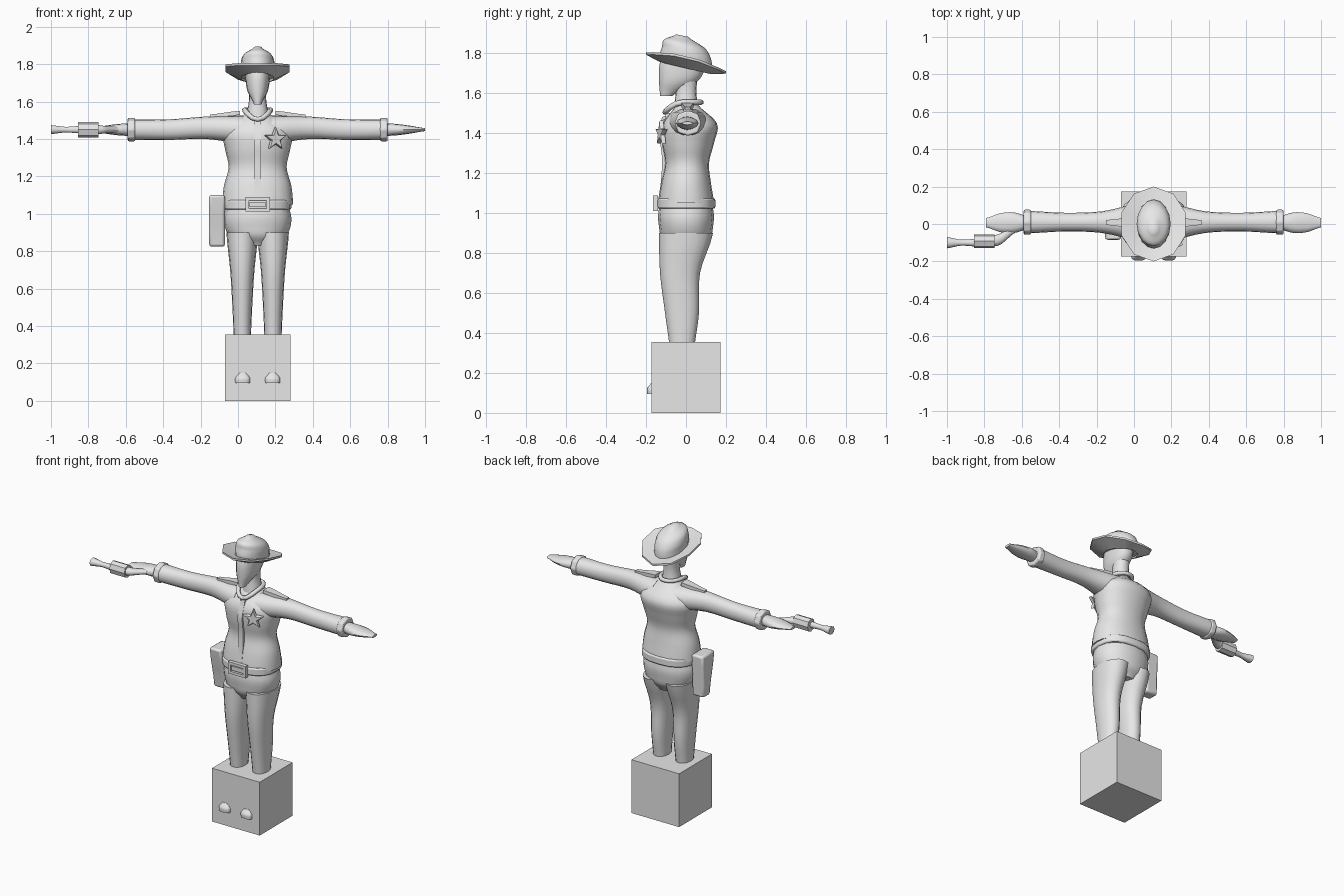
import bpy, bmesh, math
from mathutils import Matrix, Vector

if "Cube" in bpy.data.objects:
    bpy.data.objects.remove(bpy.data.objects["Cube"])

MIDDLE = .105  # x of the figure's own centre line
ARM = 1.45     # height of the outstretched arms
BELT = 1.05    # height of the belt
SIDES = {"left": False, "right": True}

grey = bpy.data.materials.new("plain_grey")
grey.use_nodes = True
grey.diffuse_color = (.8, .8, .8, 1)
grey.node_tree.nodes["Principled BSDF"].inputs["Base Color"].default_value = grey.diffuse_color


def finish(name, bm, angle=40, bevel=None):
    bmesh.ops.recalc_face_normals(bm, faces=bm.faces)
    mesh = bpy.data.meshes.new(name)
    bm.to_mesh(mesh)
    bm.free()
    mesh.materials.append(grey)
    obj = bpy.data.objects.new(name, mesh)
    bpy.context.collection.objects.link(obj)
    bpy.ops.object.select_all(action='DESELECT')
    obj.select_set(True)
    bpy.context.view_layer.objects.active = obj
    bpy.ops.object.shade_smooth_by_angle(angle=math.radians(angle))
    if bevel:
        modifier = obj.modifiers.new("Rounded edges", 'BEVEL')
        modifier.width = bevel
        modifier.segments = 2


def sample(values, factor):
    """Read a smooth curve through evenly spaced values."""
    last = len(values) - 1
    if last == 0:
        return values[0]
    place = factor * last
    start = min(int(place), last - 1)
    t = place - start
    a, b, c, d = (values[max(0, min(last, start + step))] for step in (-1, 0, 1, 2))
    return b + t / 2 * (c - a + t * (2 * a - 5 * b + 4 * c - d + t * (3 * (b - c) + d - a)))


def signed_power(value, exponent):
    return math.copysign(abs(value) ** exponent, value)


def loft(name, axis, start, end, centre, radii, sides=16, power=2.2, mirror=False, slope=0,
         angle=50, bevel=None):
    """Sweep a rounded section along z (across x, y) or x (across y, z); four sides make a box."""
    tracks = [value if isinstance(value, tuple) else (value,) for value in (*centre, *radii)]
    rows = max(1, 4 * (max(map(len, tracks)) - 1))
    bm = bmesh.new()
    loops = []
    for row in range(rows + 1):
        factor = row / rows
        along = start + (end - start) * factor
        a, b, radius_a, radius_b = (sample(track, factor) for track in tracks)
        loop = []
        for i in range(sides):
            turn = math.tau * i / sides
            if sides == 4:
                turn += math.pi / 4
            u = a + radius_a * signed_power(math.cos(turn), 0 if sides == 4 else 2 / power)
            v = b + radius_b * signed_power(math.sin(turn), 0 if sides == 4 else 2 / power)
            point = Vector((u, v, along + slope * v)) if axis == 'z' else Vector((along, u, v))
            if mirror:
                point.x = 2 * MIDDLE - point.x
            loop.append(bm.verts.new(point))
        loops.append(loop)
    for low, high in zip(loops, loops[1:]):
        for i in range(sides):
            bm.faces.new((low[i - 1], low[i], high[i], high[i - 1]))
    bm.faces.new(loops[0])
    bm.faces.new(loops[-1])
    finish(name, bm, angle, bevel)


def box(name, centre, size):
    bm = bmesh.new()
    bmesh.ops.create_cube(bm, size=1, matrix=Matrix.Translation(centre) @ Matrix.Diagonal((*size, 1)))
    finish(name, bm)


# Base block
box("base_block", (MIDDLE, 0, .177), (.35, .345, .354))

# Boots, legs, sleeves, cuffs, hands and shoulder straps
for side, mirror in SIDES.items():
    loft(side + "_boot_toe", 'z', .095, .15, (.185, -.165), ((.04, .04, .02), (.03, .03, .01)),
         power=2.8, mirror=mirror)
    loft(side + "_leg", 'z', .3, .9, (.187, (-.02, -.02, -.03, 0)),
         ((.045, .053, .065, .085), (.06, .085, .1, .135)), mirror=mirror)
    loft(side + "_sleeve", 'x', .18, .78, (.01, (ARM, ARM + .01, ARM, ARM)),
         ((.1, .058, .05, .06), (.075, .06, .055, .055)), mirror=mirror)
    loft(side + "_cuff", 'x', .76, .8, (.01, ARM), (.068, .064), sides=8, mirror=mirror,
         angle=30, bevel=.008)
    loft(side + "_hand", 'x', .78, 1, (.007, ARM), ((.036, .055, .05, .025), (.034, .03, .02, .008)),
         sides=12, mirror=mirror)
    loft(side + "_shoulder_strap", 'x', .36, .2, (.008, (1.52, 1.54)), ((.013, .03), .011),
         sides=4, mirror=mirror)

# Hips and shirt
loft("hips", 'z', .83, 1.03, (MIDDLE, 0), ((.08, .15, .175, .18, .17), (.09, .125, .135, .14, .135)))
loft("shirt", 'z', BELT, 1.55, (MIDDLE, (0, 0, .005, .01, .02, .005)),
     ((.19, .18, .155, .175, .18, .05), (.14, .125, .11, .13, .135, .05)), sides=20)
loft("shirt_placket", 'z', BELT, 1.5, (MIDDLE, (-.13, -.115, -.11, -.12, -.09)), (.017, .01), sides=4)

# Collar: a rolled band that dips to a point in front
collar = bpy.data.curves.new("collar", 'CURVE')
collar.dimensions = '3D'
collar.bevel_depth = .014
collar.bevel_resolution = 1
collar.materials.append(grey)
band = collar.splines.new('POLY')
band.points.add(15)
band.use_cyclic_u = True
for i, point in enumerate(band.points):
    turn = math.tau * i / len(band.points)
    dip = max(0, math.cos(turn)) ** 2
    point.co = (MIDDLE + .07 * math.sin(turn), -.015 - .09 * math.cos(turn), 1.555 - .05 * dip, 1)
bpy.context.collection.objects.link(bpy.data.objects.new("collar", collar))

# Star badge, turned to lie on the chest
bm = bmesh.new()
corners = []
for i in range(10):
    reach = .028 if i % 2 else .064
    turn = math.pi * i / 5
    corners.append(bm.verts.new((reach * math.sin(turn), 0, reach * math.cos(turn))))
raised = bmesh.ops.extrude_face_region(bm, geom=[bm.faces.new(corners)])["geom"]
bmesh.ops.translate(bm, vec=(0, -.016, 0), verts=[v for v in raised if isinstance(v, bmesh.types.BMVert)])
front = min(bm.faces, key=lambda face: face.calc_center_median().y)
bmesh.ops.inset_region(bm, faces=[front], thickness=.006, depth=-.005)
bm.transform(Matrix.Translation((.197, -.114, 1.4)) @ Matrix.Rotation(math.radians(20), 4, 'Z'))
finish("star_badge", bm)

# Belt, framed buckle and holster
loft("belt", 'z', BELT - .027, BELT + .023, (MIDDLE, 0), (.18, .147), sides=20, power=2.5, bevel=.008)
for sign in (-1, 1):
    box("buckle_bar", (MIDDLE, -.152, BELT + .03 * sign), (.13, .024, .018))
    box("buckle_side", (MIDDLE + .056 * sign, -.152, BELT), (.018, .024, .07))
box("buckle_plate", (MIDDLE, -.15, BELT), (.085, .02, .028))
loft("holster", 'z', .825, 1.1, (-.112, (0, -.02)), (.042, (.036, .066)), sides=4, bevel=.012)

# Neck and head
loft("neck", 'z', 1.52, 1.7, (MIDDLE, 0), ((.06, .046, .05), (.06, .052, .06)))
loft("head", 'z', 1.585, 1.8, (MIDDLE, (-.1, -.04, -.02, -.01)),
     ((.02, .055, .065, .065), (.03, .095, .115, .11)))

# Hat: crown and brim both slope down towards the back
loft("hat_crown", 'z', 1.735, 1.885, (MIDDLE, (0, 0, 0, -.01, -.02)),
     ((.09, .09, .09, .075, .02), (.13, .13, .12, .1, .03)), slope=-.2, power=2)
bm = bmesh.new()
sections = []
for i in range(10):
    turn = math.tau * i / 10
    across, back = math.sin(turn), math.cos(turn)
    section = []
    for width, depth, lift in ((.09, .125, -.02), (.18, .2, 0), (.18, .2, .012), (.09, .125, .008)):
        curl = .03 * across ** 2 if width > .1 else 0
        section.append(bm.verts.new((MIDDLE + width * across, depth * back,
                                     1.745 + lift + curl - .235 * depth * back)))
    sections.append(section)
for i, section in enumerate(sections):
    before = sections[i - 1]
    for k in range(4):
        bm.faces.new((before[k - 1], before[k], section[k], section[k - 1]))
finish("hat_brim", bm)

# Hand-held tool: block body, flared nozzle and bent grip
loft("tool_body", 'x', -.855, -.745, (-.092, ARM), (.037, .042), sides=8, angle=30)
loft("tool_nozzle", 'x', -1, -.85, (-.1, ARM), ((.03, .016, .02), (.025, .016, .02)), sides=10)
loft("tool_grip", 'x', -.75, -.64, ((-.09, -.08, -.05, -.02), ARM), (.03, (.026, .018, .016)), sides=10)
